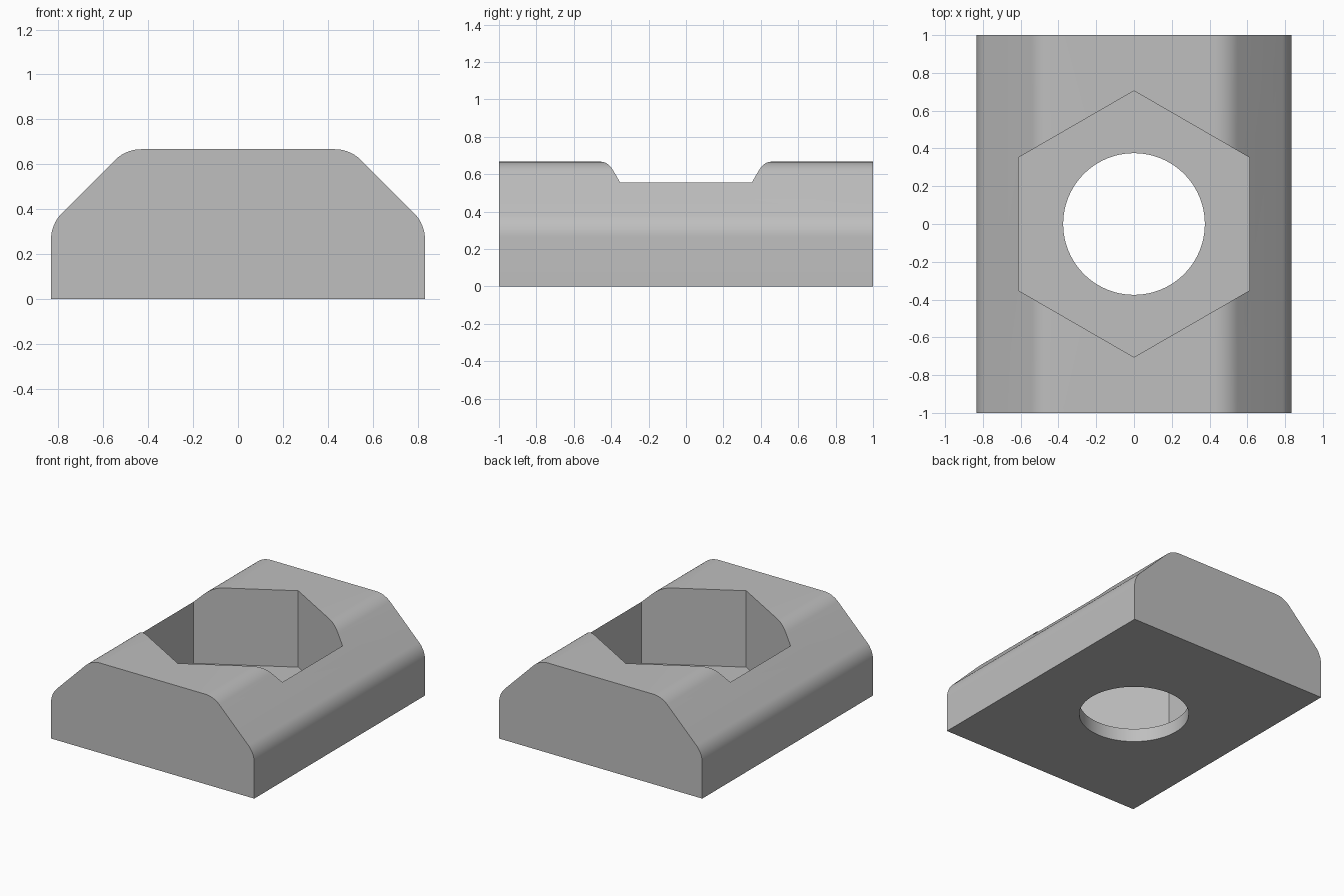
import bpy
import bmesh
from math import cos, sin, pi, radians, tan

cube = bpy.data.objects.get("Cube")
if cube:
    bpy.data.objects.remove(cube, do_unlink=True)

WIDTH, LENGTH, HEIGHT = 5 / 3, 2.0, 2 / 3
CHAMFER, FILLET = 1 / 3, 1 / 6
FLOOR_Z, HEX_RADIUS, HOLE_RADIUS = 0.1, 0.705, 0.375

grey = bpy.data.materials.new("plain grey")
grey.use_nodes = True
colour = (0.52, 0.52, 0.52, 1)
grey.diffuse_color = colour
grey.node_tree.nodes["Principled BSDF"].inputs["Base Color"].default_value = colour


def prism(name, outline, direction):
    """Extrude a closed outline of 3D points along a direction."""
    bm = bmesh.new()
    face = bm.faces.new([bm.verts.new(p) for p in outline])
    top = bmesh.ops.extrude_face_region(bm, geom=[face])["geom"]
    bmesh.ops.translate(bm, vec=direction,
                        verts=[v for v in top if isinstance(v, bmesh.types.BMVert)])
    bmesh.ops.recalc_face_normals(bm, faces=bm.faces)
    mesh = bpy.data.meshes.new(name)
    bm.to_mesh(mesh)
    bm.free()
    mesh.materials.append(grey)
    obj = bpy.data.objects.new(name, mesh)
    bpy.context.collection.objects.link(obj)
    return obj


def ring(radius, count, z, start=pi / 2):
    return [(radius * cos(start + 2 * pi * i / count),
             radius * sin(start + 2 * pi * i / count), z) for i in range(count)]


def arc(cx, cz, start, end, steps=10):
    return [(cx + FILLET * cos(radians(start + (end - start) * i / steps)),
             cz + FILLET * sin(radians(start + (end - start) * i / steps)))
            for i in range(steps + 1)]


# Nut body: chamfered section with rounded shoulders
setback = FILLET * tan(pi / 8)
half = WIDTH / 2
right = [(half, 0)]
right += arc(half - FILLET, HEIGHT - CHAMFER - setback, 0, 45)
right += arc(half - CHAMFER - setback, HEIGHT - FILLET, 45, 90)
section = right + [(-x, z) for x, z in reversed(right)]
body = prism("nut_body", [(x, -LENGTH / 2, z) for x, z in section], (0, LENGTH, 0))

# Hexagonal pocket and round through hole
cutters = [prism("hex_pocket_cutter", ring(HEX_RADIUS, 6, FLOOR_Z), (0, 0, 1)),
           prism("round_hole_cutter", ring(HOLE_RADIUS, 96, -0.5), (0, 0, 1))]
bpy.ops.object.select_all(action="DESELECT")
body.select_set(True)
bpy.context.view_layer.objects.active = body
for cutter in cutters:
    cutter.hide_render = True
    mod = body.modifiers.new(cutter.name, "BOOLEAN")
    mod.operation, mod.solver, mod.object = "DIFFERENCE", "EXACT", cutter
    bpy.ops.object.modifier_apply(modifier=mod.name)
    bpy.data.objects.remove(cutter, do_unlink=True)

bpy.ops.object.shade_smooth_by_angle(angle=radians(25))
